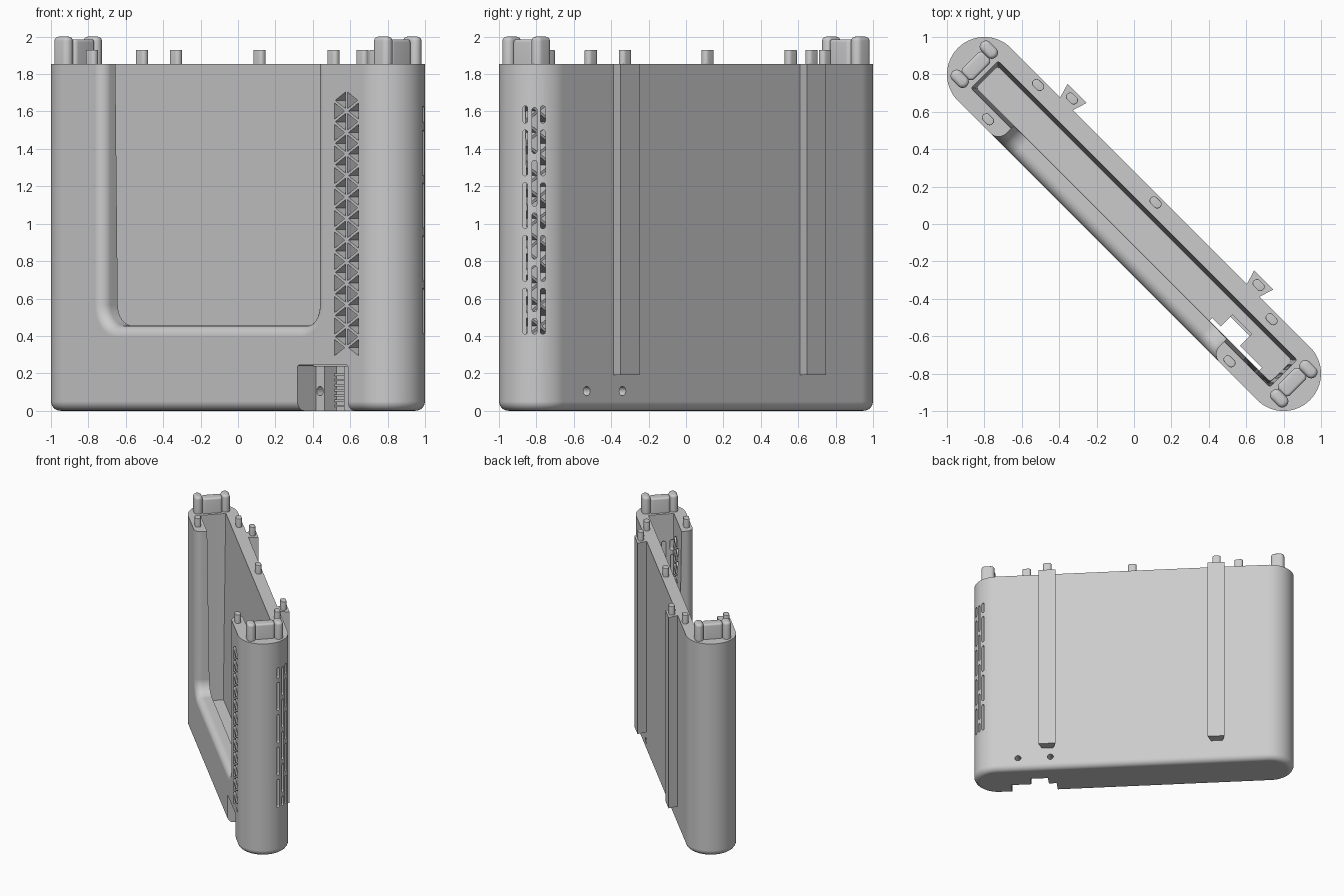
import bpy, bmesh, math
from mathutils import Matrix

cube = bpy.data.objects.get("Cube")
if cube:
    bpy.data.objects.remove(cube)

grey = bpy.data.materials.new("light_grey_plastic")
grey.use_nodes = True
colour = (0.6, 0.6, 0.6, 1)
grey.diffuse_color = colour
grey.node_tree.nodes["Principled BSDF"].inputs["Base Color"].default_value = colour

# The case is built along x, then turned onto the diagonal
TURN = Matrix.Rotation(math.radians(-45), 4, 'Z')
RADIUS, HALF, TOP = 0.2, 1.131, 1.855
AXES = {'x': lambda a, b, d: (d, a, b),
        'y': lambda a, b, d: (a, d, b),
        'z': lambda a, b, d: (a, b, d)}


def rounded(cx, cy, w, h, r, seg=6):
    """Rounded rectangle outline."""
    pts = []
    for k, (sx, sy) in enumerate([(1, 1), (-1, 1), (-1, -1), (1, -1)]):
        for i in range(seg + 1):
            t = (k + i / seg) * math.pi / 2
            pts.append((cx + sx * (w / 2 - r) + r * math.cos(t),
                        cy + sy * (h / 2 - r) + r * math.sin(t)))
    return pts


def add_loft(bm, levels, axis='z'):
    """Skin a stack of (depth, outline) levels and cap both ends."""
    rings = [[bm.verts.new(AXES[axis](a, b, d)) for a, b in o] for d, o in levels]
    n = len(rings[0])
    for low, high in zip(rings, rings[1:]):
        for i in range(n):
            j = (i + 1) % n
            bm.faces.new((low[i], low[j], high[j], high[i]))
    bm.faces.new(rings[0])
    bm.faces.new(rings[-1])


def prism(outline, d0, d1):
    return [(d0, outline), (d1, outline)]


def make(name, lofts, axis='z'):
    bm = bmesh.new()
    for levels in lofts:
        add_loft(bm, levels, axis)
    bmesh.ops.remove_doubles(bm, verts=bm.verts, dist=1e-5)
    bmesh.ops.recalc_face_normals(bm, faces=bm.faces)
    mesh = bpy.data.meshes.new(name)
    bm.to_mesh(mesh)
    bm.free()
    mesh.materials.append(grey)
    obj = bpy.data.objects.new(name, mesh)
    bpy.context.collection.objects.link(obj)
    return obj


def fillet(r, steps=6):
    """(depth, inset) pairs for a quarter round, starting at the outer face."""
    for i in range(steps + 1):
        t = i / steps * math.pi / 2
        yield r * (1 - math.cos(t)), r * (1 - math.sin(t))


def stadium(inset):
    r = RADIUS - inset
    return rounded(0, 0, 2 * (HALF + r), 2 * r, r, 16)


# Case shell with a rounded bottom edge
shell = make("case_shell", [[(d, stadium(i)) for d, i in fillet(0.05)]
                            + [(TOP, stadium(0))]])

# Tapered cavity
cavity = make("cavity_cutter", [[
    (0.24, rounded(0, 0, 2.22, 0.16, 0.01, 2)),
    (1.9, rounded(0, 0, 2.26, 0.206, 0.01, 2))]])


# Front window, open at the top, with a rounded rim
def window_outline(o):
    return rounded(-0.02, 1.455, 1.61 + 2 * o, 2 + 2 * o, 0.11 + o, 8)


rim = 0.06
window = make("window_cutter", [
    [(-0.25, window_outline(rim))]
    + [(-RADIUS + rim - rim * math.cos(t), window_outline(rim - rim * math.sin(t)))
       for t in [k * math.pi / 12 for k in range(7)]]
    + [(-0.07, window_outline(0))]], 'y')

# Cable port and the slot behind it
port = make("port_cutter", [prism(rounded(0.84, 0.0725, 0.38, 0.345, 0.01, 2),
                                  -0.3, -0.06)], 'y')
slot = make("port_slot_cutter", [prism(rounded(0.788, 0.0725, 0.146, 0.345, 0.005, 1),
                                       -0.08, 0.03)], 'y')

# Triangular lattice vent: two columns either side of a centre rib
side = 0.115
col = side * math.sqrt(3) / 2
tris = []
for sx in (-1, 1):
    for k in range(24):
        z = 0.3 + (k + 1) * side / 2 - 0.02
        inward = k % 2
        cx = 1.02 + sx * col * (1 / 3 if inward else 2 / 3)
        lean = 1 if (sx > 0) == bool(inward) else -1
        r = side / math.sqrt(3) - 0.015
        tri = [(cx + lean * r * math.cos(t), z + r * math.sin(t))
               for t in (0, 2 * math.pi / 3, 4 * math.pi / 3)]
        tris.append(prism(tri, -0.3, -0.05))
vent = make("vent_cutter", tris, 'y')

# Staggered vertical slots on the rounded end
slots = []
for y, shift in ((-0.86, 0), (-0.81, 0.12), (-0.765, 0)):
    for k in range(-1, 6):
        low = max(0.41, 0.41 + k * 0.282 + shift)
        high = min(1.63, 0.655 + k * 0.282 + shift)
        if high - low > 0.05:
            slots.append(prism(rounded(y, (low + high) / 2, 0.026, high - low,
                                       0.0125, 4), 0.72, 1.1))
end_slots = make("end_slot_cutter", slots, 'x')
end_slots.data.transform(TURN.inverted())

# Two screw holes through the back into the port
holes = make("screw_hole_cutter", [prism(rounded(u, 0.105, 0.05, 0.05, 0.025, 5),
                                         -0.1, 0.3) for u in (0.68, 0.95)], 'y')

# Cut the shell and bake the result
cutters = [cavity, window, port, slot, vent, end_slots, holes]
for c in cutters:
    c.hide_render = True
    mod = shell.modifiers.new(c.name, 'BOOLEAN')
    mod.operation, mod.solver, mod.object = 'DIFFERENCE', 'EXACT', c
graph = bpy.context.evaluated_depsgraph_get()
baked = bpy.data.meshes.new_from_object(shell.evaluated_get(graph))
shell.modifiers.clear()
shell.data = baked
for c in cutters:
    bpy.data.objects.remove(c)
parts = [shell]

# Dovetail rails on the back
for side_name, c in (("right", -0.709), ("left", 0.702)):
    tail = [(c - 0.045, 0.19), (c + 0.045, 0.19), (c + 0.072, 0.278), (c - 0.072, 0.278)]
    parts.append(make(f"dovetail_rail_{side_name}", [prism(tail, 0.19, TOP)]))


# Posts on the top face, with rounded upper edges
def post(name, u, v, w, h, r, top, edge):
    levels = [(TOP - 0.02, rounded(u, v, w, h, r))]
    for d, i in reversed(list(fillet(edge, 4))):
        levels.append((top - d, rounded(u, v, w - 2 * i, h - 2 * i, r - i * 0.9)))
    parts.append(make(name, [levels]))


pegs = [(-0.888, 0.163), (-0.709, 0.24), (0, 0.163), (0.702, 0.24),
        (0.88, 0.16), (0.88, -0.158), (-0.948, -0.156)]
for n, (u, v) in enumerate(pegs):
    post(f"locating_peg_{n + 1}", u, v, 0.07, 0.045, 0.02, 1.93, 0.004)
for s, end in ((-1, "right"), (1, "left")):
    post(f"latch_block_{end}", s * 1.195, 0, 0.085, 0.16, 0.025, 1.985, 0.015)
    for v, where in ((-0.11, "front"), (0.11, "back")):
        post(f"latch_post_{end}_{where}", s * 1.208, v, 0.11, 0.066, 0.032, 2.0, 0.022)

# Fine ribs on the back wall of the port slot
ribs = [prism(rounded(0.788, 0.025 + k * 0.028, 0.15, 0.012, 0.002, 1), 0.015, 0.035)
        for k in range(7)]
parts.append(make("port_ribs", ribs, 'y'))

# Turn onto the diagonal and shade
for obj in parts:
    obj.data.transform(TURN)
bpy.ops.object.select_all(action='DESELECT')
for obj in parts:
    obj.select_set(True)
bpy.context.view_layer.objects.active = shell
bpy.ops.object.shade_smooth_by_angle(angle=math.radians(30))
weighted = shell.modifiers.new("even_shading", 'WEIGHTED_NORMAL')
weighted.keep_sharp = True
